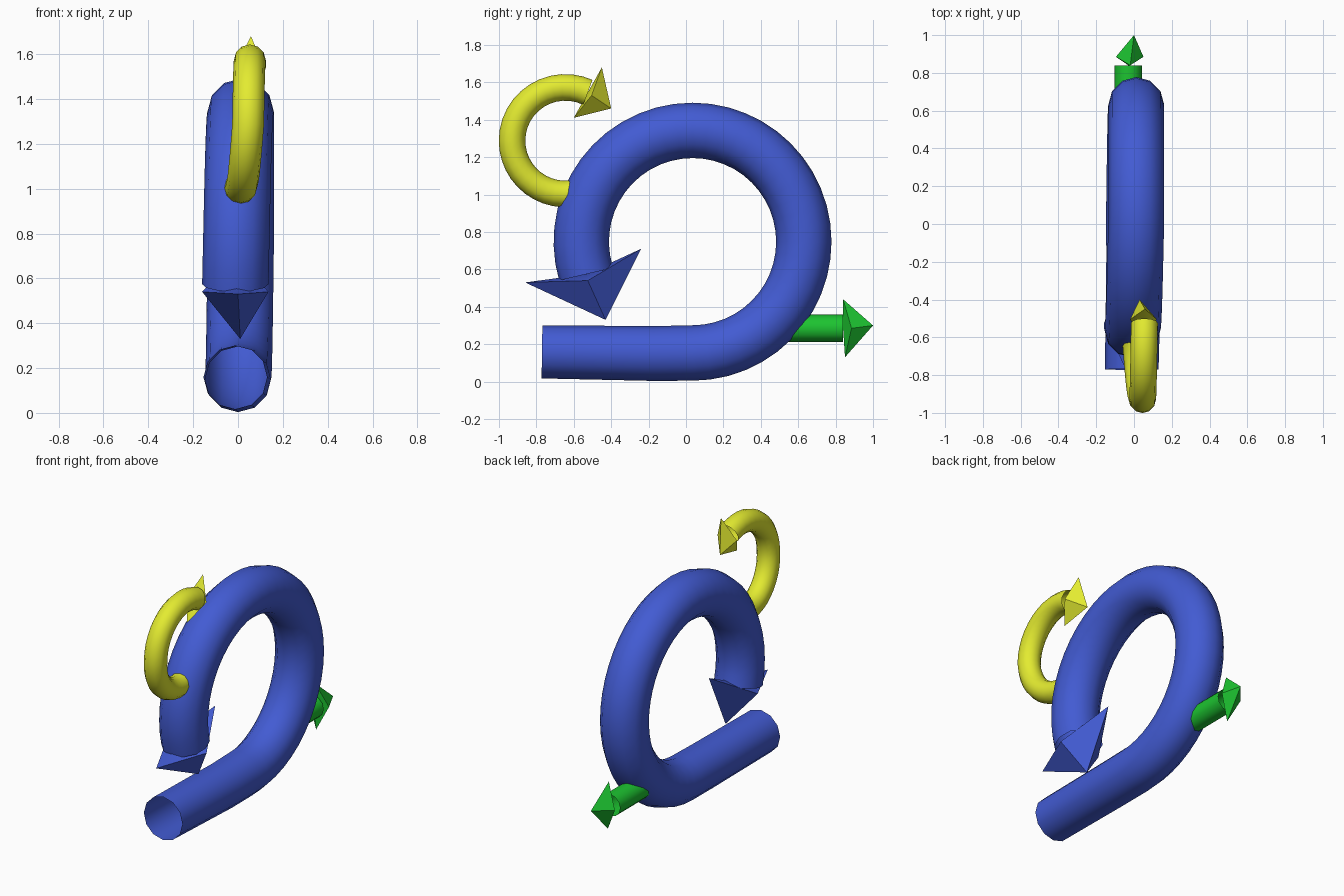
import bpy, bmesh, math
from mathutils import Vector

if "Cube" in bpy.data.objects:
    bpy.data.objects.remove(bpy.data.objects["Cube"])

SIDES = 12
X = Vector((1, 0, 0))


def arc(cy, cz, radius, a0, a1, steps, x0, x1):
    """Arc in the y-z plane that drifts in x from x0 to x1."""
    pts = []
    for i in range(steps + 1):
        t = i / steps
        a = math.radians(a0 + (a1 - a0) * t)
        pts.append((x0 + (x1 - x0) * t, cy + radius * math.cos(a), cz + radius * math.sin(a)))
    return pts


def arrow(name, color, path, r0, r1, wings, side, tip):
    """Tube along path, ended by a flattened diamond-shaped head.
    wings: the two (x, y, z) corners in the loop plane; side: (x, y, z) centre of the side corners."""
    bm = bmesh.new()
    path = [Vector(p) for p in path]
    rings = []
    for i, p in enumerate(path):
        d = path[min(i + 1, len(path) - 1)] - path[max(i - 1, 0)]
        d.x = 0
        up = d.normalized().cross(X)
        r = r0 + (r1 - r0) * min(1, i / 4)
        rings.append([bm.verts.new(p + r * (math.cos(a) * X + math.sin(a) * up))
                      for a in (math.tau * k / SIDES for k in range(SIDES))])
    for a, b in zip(rings, rings[1:]):
        for k in range(SIDES):
            n = (k + 1) % SIDES
            bm.faces.new((a[k], a[n], b[n], b[k]))
    # head: diamond base and point
    s = Vector(side)
    base = [bm.verts.new(v) for v in (s - r1 * X, wings[0], s + r1 * X, wings[1])]
    point, back = bm.verts.new(tip), bm.verts.new(path[-1])
    for k in range(4):
        n = (k + 1) % 4
        bm.faces.new((base[k], base[n], point))
        bm.faces.new((base[n], base[k], back))
    bmesh.ops.recalc_face_normals(bm, faces=bm.faces)
    mesh = bpy.data.meshes.new(name)
    bm.to_mesh(mesh)
    bm.free()
    obj = bpy.data.objects.new(name, mesh)
    bpy.context.collection.objects.link(obj)
    mat = bpy.data.materials.new(name + "_colour")
    mat.diffuse_color = (*color, 1)
    mat.use_nodes = True
    mat.node_tree.nodes["Principled BSDF"].inputs["Base Color"].default_value = mat.diffuse_color
    mesh.materials.append(mat)
    bpy.ops.object.select_all(action='DESELECT')
    obj.select_set(True)
    bpy.context.view_layer.objects.active = obj
    bpy.ops.object.shade_smooth_by_angle(angle=math.radians(40))


# large loop: straight run-in, then most of a circle
straight = [(-0.012 + 0.004 * i, -0.77 + 0.2 * i, 0.159 - 0.003 * i) for i in range(4)]
loop = (arc(0.035, 0.748, 0.595, -90, 0, 12, 0.0, 0.012)
        + arc(0.035, 0.748, 0.595, 0, 90, 12, 0.012, 0.012)[1:]
        + arc(0.035, 0.748, 0.595, 90, 197, 14, 0.012, -0.012)[1:])
arrow("loop_arrow", (0.055, 0.105, 0.65), straight + loop, 0.142, 0.148,
      [(0, -0.86, 0.53), (0, -0.24, 0.71)], (-0.012, -0.525, 0.54), (0.01, -0.43, 0.33))

# small curled arrow on the upper front
curl = (arc(-0.645, 1.288, 0.285, 285, 180, 12, 0.005, 0.045)
        + arc(-0.645, 1.288, 0.285, 180, 65, 12, 0.045, 0.055)[1:])
arrow("curl_arrow", (0.77, 0.83, 0.03), curl, 0.071, 0.071,
      [(0.058, -0.45, 1.68), (0.045, -0.60, 1.41)], (0.05, -0.505, 1.53), (0.03, -0.40, 1.46))

# short straight arrow at the back
shaft = [(-0.03, 0.50 + 0.085 * i, 0.285) for i in range(5)]
arrow("straight_arrow", (0.012, 0.55, 0.03), shaft, 0.073, 0.073,
      [(-0.02, 0.84, 0.44), (-0.02, 0.85, 0.13)], (-0.023, 0.885, 0.285), (0, 1.0, 0.30))
